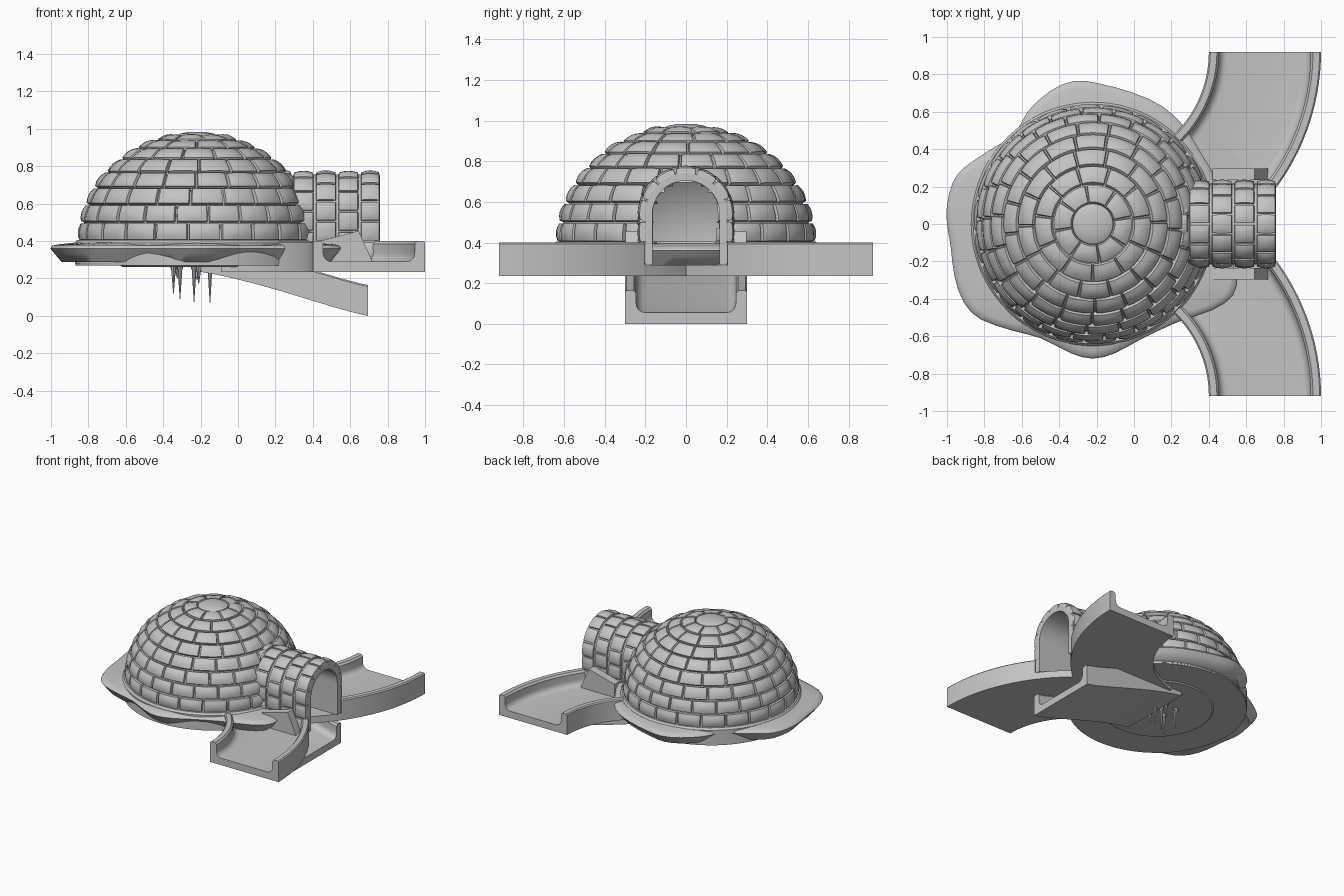
import bpy, bmesh, math, random
from mathutils import Vector

if "Cube" in bpy.data.objects:
    bpy.data.objects.remove(bpy.data.objects["Cube"])

random.seed(4)
CX = -0.22                       # dome centre in x
BASE = 0.40                      # height where the bricks start
snow = bpy.data.materials.new("snow_grey")
snow.diffuse_color = (0.55, 0.55, 0.55, 1)
snow.use_nodes = True
snow.node_tree.nodes["Principled BSDF"].inputs["Base Color"].default_value = snow.diffuse_color


def make(name, verts, faces, angle=35, fix=True):
    me = bpy.data.meshes.new(name)
    me.from_pydata([tuple(v) for v in verts], [], faces)
    if fix:
        bm = bmesh.new()
        bm.from_mesh(me)
        bmesh.ops.recalc_face_normals(bm, faces=bm.faces)
        bm.to_mesh(me)
        bm.free()
    ob = bpy.data.objects.new(name, me)
    bpy.context.collection.objects.link(ob)
    me.materials.append(snow)
    bpy.ops.object.select_all(action='DESELECT')
    ob.select_set(True)
    bpy.context.view_layer.objects.active = ob
    bpy.ops.object.shade_smooth_by_angle(angle=math.radians(angle))
    return ob


def sweep(name, rings, loop=False, angle=35):
    """Bridge closed cross-sections, capping the ends unless looped."""
    n, m = len(rings[0]), len(rings)
    verts = [p for r in rings for p in r]
    faces = []
    for i in range(m if loop else m - 1):
        j = (i + 1) % m
        for k in range(n):
            l = (k + 1) % n
            faces.append((i * n + k, i * n + l, j * n + l, j * n + k))
    if not loop:
        faces += [tuple(range(n)), tuple((m - 1) * n + k for k in range(n))]
    return make(name, verts, faces, angle)


def lathe(name, prof, a0=0, a1=360, n=64):
    full = a1 - a0 == 360
    rings = []
    for i in range(n if full else n + 1):
        a = math.radians(a0 + (a1 - a0) * i / n)
        rings.append([(CX + r * math.cos(a), r * math.sin(a), z) for r, z in prof])
    return sweep(name, rings, full)


def in_tunnel(p):
    """True inside the tunnel passage."""
    return p.x > 0 and (abs(p.y) < 0.165 and p.z < 0.54
                        or math.hypot(p.y, p.z - 0.54) < 0.165)


def dome(u, v, h):
    r = (0.622 + h) * math.cos(v)
    return Vector((CX + r * math.cos(u), r * math.sin(u), BASE + (0.567 + h) * math.sin(v)))


STRAIGHT, R = 0.25, 0.218        # tunnel wall height and arch radius
ARCH = 2 * STRAIGHT + math.pi * R


def tunnel(u, v, h):
    """u runs along the arch from one foot to the other, v along x."""
    z0 = 0.54 - STRAIGHT
    if u < STRAIGHT:
        return Vector((v, R + h, z0 + u))
    if u > ARCH - STRAIGHT:
        return Vector((v, -R - h, z0 + ARCH - u))
    a = (u - STRAIGHT) / R
    return Vector((v, (R + h) * math.cos(a), 0.54 + (R + h) * math.sin(a)))


def brick(verts, faces, f, u0, u1, v0, v1, gu, gv, bulge, skip):
    """Pillow-shaped block mapped on a curved surface."""
    us, vs = [0, .04, .2, .4, .6, .8, .96, 1], [0, .06, .28, .5, .72, .94, 1]
    b, nv = len(verts), len(vs)
    for s in us:
        for t in vs:
            if s in (0, 1) or t in (0, 1):
                h = -0.018
            else:
                h = bulge * (0.35 + 0.65 * (1 - (2 * t - 1) ** 2) * (1 - abs(2 * s - 1) ** 4))
            verts.append(f(u0 + gu + s * (u1 - u0 - 2 * gu), v0 + gv + t * (v1 - v0 - 2 * gv), h))
    for i in range(len(us) - 1):
        for j in range(nv - 1):
            q = (b + i * nv + j, b + (i + 1) * nv + j, b + (i + 1) * nv + j + 1, b + i * nv + j + 1)
            if not (skip and in_tunnel(sum((verts[k] for k in q), Vector()) / 4)):
                faces.append(q)


# Dome bricks: eight staggered courses
V, F = [], []
for row, count in enumerate((22, 22, 20, 19, 17, 14, 11, 8)):
    start = random.uniform(0, 1)
    step = 2 * math.pi / count
    v0, v1 = math.radians(row * 10), math.radians(row * 10 + 10)
    for k in range(count):
        u = (k + start) * step
        brick(V, F, dome, u, u + step, v0, v1, 0.003 / math.cos(v0), 0.003,
              random.uniform(0.016, 0.022), True)
make("dome_bricks", V, F, 40, fix=False)

# Round cap stone
lathe("dome_cap", [(0.001, 0.984), (0.05, 0.982), (0.09, 0.974), (0.108, 0.964),
                   (0.112, 0.94), (0.001, 0.94)], n=32)

# Hollow dome shell with the passage cut out
shell = []
for k in range(25):
    v = math.radians(k * 89.8 / 24)
    shell.append((0.612 * math.cos(v), BASE + 0.557 * math.sin(v)))
inner = [(r * 0.93, BASE + (z - BASE) * 0.93) for r, z in reversed(shell)]
core = lathe("dome_shell", shell + inner)


def arch(r, foot, x):
    pts = [(x, r, foot)]
    pts += [(x, r * math.cos(math.pi * k / 24), 0.54 + r * math.sin(math.pi * k / 24)) for k in range(25)]
    return pts + [(x, -r, foot)]


cutter = sweep("passage_cutter", [arch(0.163, 0.2, 0.05), arch(0.163, 0.2, 0.9)])
cutter.hide_render = True
cutter.hide_set(True)
cut = core.modifiers.new("passage", 'BOOLEAN')
cut.object, cut.operation, cut.solver = cutter, 'DIFFERENCE', 'EXACT'

# Tunnel bricks: rings along the entrance
V, F = [], []
edges = [0.23, 0.29, 0.41, 0.53, 0.65, 0.763]
for i in range(5):
    off = 0.5 * (i % 2)
    n = 11
    for k in range(-1, n):
        a, b = max(0, (k + off) * ARCH / n), min(ARCH, (k + 1 + off) * ARCH / n)
        if b - a > 0.02:
            brick(V, F, tunnel, b, a, edges[i], edges[i + 1], -0.002, 0.003, 0.02, False)
make("tunnel_bricks", V, F, 40, fix=False)

# Tunnel lining
sweep("tunnel_lining", [arch(0.216, 0.29, x) + arch(0.165, 0.29, x)[::-1] for x in (0.3, 0.757)])

# Round base: floor and low wall open at the passage
lathe("base_floor", [(0.001, 0.262), (0.40, 0.262), (0.41, 0.27), (0.65, 0.27),
                     (0.65, 0.295), (0.001, 0.295)])
lathe("base_wall", [(0.55, 0.28), (0.652, 0.28), (0.652, 0.39), (0.64, 0.405), (0.55, 0.405)], 15, 345)

# Snow drift with an irregular outline
outline = [(-1, 0), (-1, .1), (-.97, .22), (-.91, .3), (-.78, .39), (-.64, .48), (-.57, .6), (-.45, .71),
           (-.32, .765), (-.18, .75), (0, .7), (.15, .63), (.27, .52), (.37, .36), (.43, .26),
           (.48, .12), (.5, 0), (.5, -.14), (.55, -.27), (.53, -.38), (.42, -.46), (.22, -.53),
           (.03, -.62), (-.1, -.69), (-.22, -.72), (-.34, -.69), (-.5, -.61), (-.65, -.57),
           (-.82, -.51), (-.91, -.42), (-.96, -.28), (-.98, -.12)]
smooth = []
for i in range(len(outline)):
    p0, p1, p2, p3 = (Vector(outline[(i + d) % len(outline)]) for d in (-1, 0, 1, 2))
    for t in (0, 0.5):
        smooth.append(0.5 * (2 * p1 + (p2 - p0) * t + (2 * p0 - 5 * p1 + 4 * p2 - p3) * t ** 2
                             + (3 * p1 - p0 - 3 * p2 + p3) * t ** 3))
rings = []
for p in smooth:
    d = p - Vector((CX, 0))
    r = d.length
    d.normalize()
    prof = [(0.54, 0.395), (0.62, 0.395), (r - 0.04, 0.382), (r - 0.01, 0.375), (r, 0.36),
            (r - 0.02, 0.335), (r - 0.06, 0.288), (0.54, 0.288)]
    rings.append([(CX + d.x * a, d.y * a, z) for a, z in prof])
sweep("snow_drift", rings, True, 50)

# Channel cross-section shared by every slide: (across, height)
W, H, WALL, FLOOR, FIL = 0.6, 0.165, 0.055, 0.055, 0.045
half = [(0, 0), (0, H - 0.008), (0.008, H), (WALL - 0.012, H), (WALL, H - 0.015)]
for k in range(6):
    a = math.pi / 2 * k / 5
    half.append((WALL + FIL - FIL * math.cos(a), FLOOR + FIL - FIL * math.sin(a)))
channel = half + [(W - s, h) for s, h in reversed(half)]
open_side = [(s, min(h, FLOOR)) if s > W / 2 else (s, h) for s, h in channel]


def arm(name, prof, t0, t1, n, side):
    rings = []
    for i in range(n + 1):
        t = math.radians(t0 + (t1 - t0) * i / n)
        rings.append([(CX + (0.62 + s) * math.cos(t), side * (0.92 - (0.62 + s) * math.sin(t)), 0.235 + h)
                      for s, h in prof])
    sweep(name, rings)


# Two curved side slides; the outer wall stops at the tunnel mouth
for side, label in ((1, "back"), (-1, "front")):
    arm(label + "_slide", channel, 0, 36, 14, side)
    arm(label + "_slide_inner", open_side, 36, 78, 14, side)
    # Sloped curb beside the tunnel
    quad = [(0.42, 0.28), (0.72, 0.28), (0.71, 0.31), (0.645, 0.455), (0.42, 0.395)]
    sweep(label + "_curb", [[(x, side * y, z) for x, z in quad] for y in (0.235, 0.298)])

# Middle slide running down under the tunnel
rings = []
for i in range(21):
    t = i / 20
    z = 0.235 * (1 - t) ** 1.15 * (1 + 0.9 * t) * (1 - 0.35 * t)
    rings.append([(-0.2 + 0.895 * t, s - W / 2, z + min(h, max(0.02, 0.385 - z))) for s, h in channel])
sweep("middle_slide", rings)

# Icicles hanging under the floor
for k, (x, y, tip) in enumerate([(-.345, .05, .12), (-.31, -.03, .09), (-.235, .03, .075), (-.21, -.07, .17),
                                 (-.15, .06, .07), (-.325, .09, .2), (-.22, .1, .19)]):
    rings = [[(x + r * math.cos(a * math.pi / 4), y + r * math.sin(a * math.pi / 4), z) for a in range(8)]
             for r, z in ((0.02, 0.27), (0.012, 0.245), (0.007, (0.245 + tip) / 2), (0.0015, tip))]
    sweep("icicle_%d" % (k + 1), rings)
